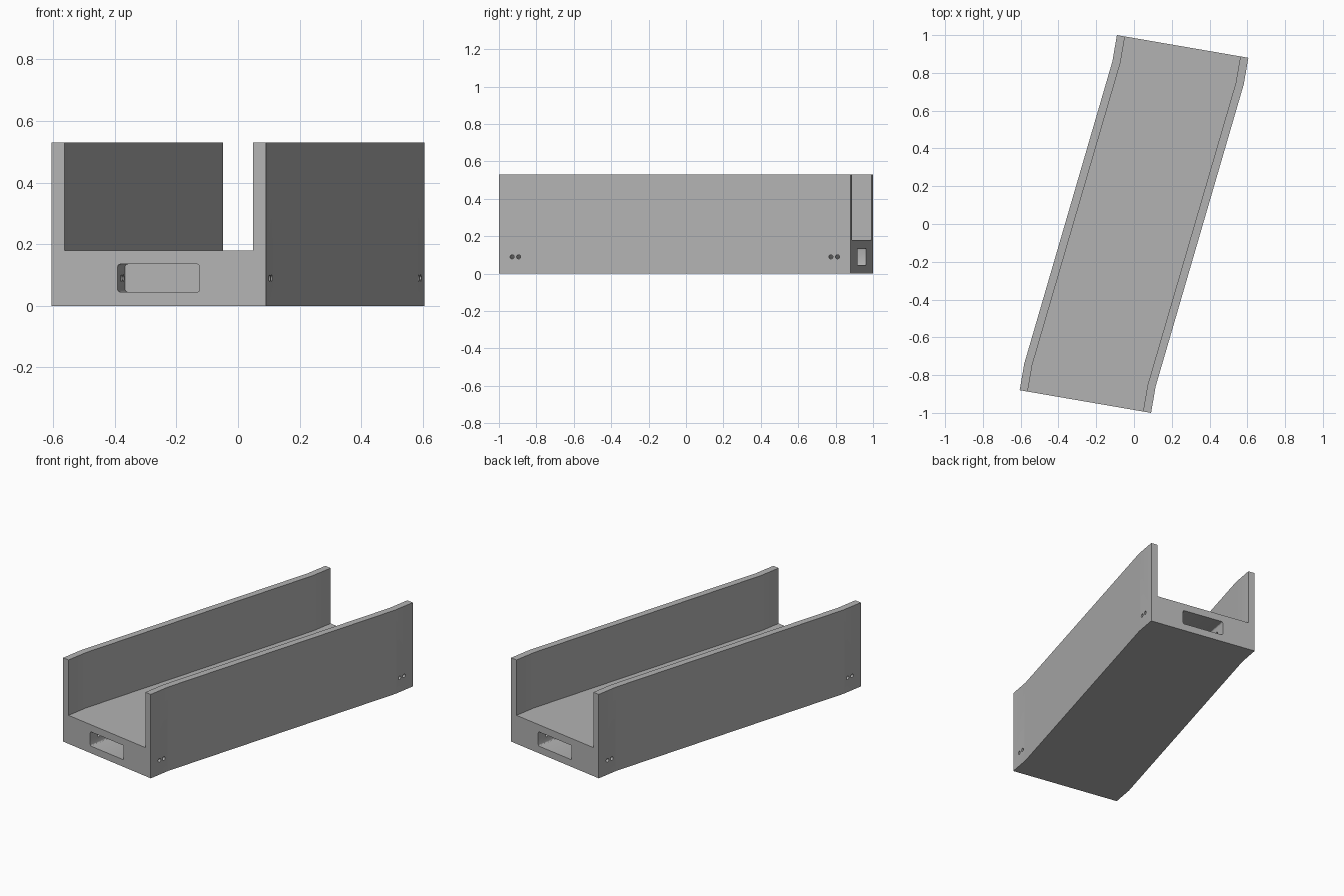
import bpy, bmesh
from math import pi
from mathutils import Vector, Matrix

if "Cube" in bpy.data.objects:
    bpy.data.objects.remove(bpy.data.objects["Cube"])

# Light grey material
grey = bpy.data.materials.new("light_grey")
grey.use_nodes = True
color = (0.45, 0.45, 0.45, 1)
grey.diffuse_color = color
grey.node_tree.nodes["Principled BSDF"].inputs["Base Color"].default_value = color

HALF, WALL, FLOOR, TOP = 0.353, 0.043, 0.18, 0.53
across = Vector((0.3475, -0.06, 0)).normalized()    # width direction of every section
along = Vector((-across.y, across.x, 0))            # direction of the straight ends
up = Vector((0, 0, 1))
front = Vector((-0.2575, -0.94, 0))                 # centre of the front end
END = 0.142                                         # length of the straight ends


def make_object(name, bm):
    bmesh.ops.recalc_face_normals(bm, faces=bm.faces)
    mesh = bpy.data.meshes.new(name)
    bm.to_mesh(mesh)
    bm.free()
    obj = bpy.data.objects.new(name, mesh)
    bpy.context.collection.objects.link(obj)
    mesh.materials.append(grey)
    return obj


def frame(centre):
    """Matrix whose axes follow the end section, placed at centre."""
    m = Matrix((across, along, up)).transposed().to_4x4()
    m.translation = centre
    return m


def cut(body, cutter):
    cutter.hide_render = True
    mod = body.modifiers.new(cutter.name, "BOOLEAN")
    mod.operation, mod.solver, mod.object = "DIFFERENCE", "EXACT", cutter
    bpy.context.view_layer.objects.active = body
    bpy.ops.object.modifier_apply(modifier=mod.name)
    bpy.data.objects.remove(cutter)


# Channel: U profile swept through the skewed centre line
inner = HALF - WALL
profile = [(-HALF, 0), (HALF, 0), (HALF, TOP), (inner, TOP),
           (inner, FLOOR), (-inner, FLOOR), (-inner, TOP), (-HALF, TOP)]
bend = front + along * END
bm = bmesh.new()
rings = [[bm.verts.new(c + across * u + up * z) for u, z in profile]
         for c in (front, bend, -bend, -front)]
for a, b in zip(rings, rings[1:]):
    for i in range(len(profile)):
        j = (i + 1) % len(profile)
        bm.faces.new((a[i], a[j], b[j], b[i]))
bm.faces.new(rings[0])
bm.faces.new(rings[-1])
channel = make_object("channel", bm)

for side in (1, -1):
    # Rounded rectangular pocket in the end of the floor block
    bm = bmesh.new()
    bmesh.ops.create_cube(bm, size=1, matrix=Matrix.Diagonal((0.27, 2 * END, 0.09, 1)))
    long_edges = [e for e in bm.edges
                  if abs((e.verts[0].co - e.verts[1].co).y) > END]
    bmesh.ops.bevel(bm, geom=long_edges, offset=0.008, segments=3,
                    profile=0.5, affect="EDGES")
    bm.transform(frame(front * side + up * 0.09))
    cut(channel, make_object("pocket_cutter", bm))

    # Pair of tie holes running across the end, through the pocket
    for depth in (0.071, 0.107):
        bm = bmesh.new()
        bmesh.ops.create_cone(bm, cap_ends=True, segments=24, radius1=0.011,
                              radius2=0.011, depth=1,
                              matrix=Matrix.Rotation(pi / 2, 4, "Y"))
        bm.transform(frame((front + along * depth) * side + up * 0.09))
        cut(channel, make_object("hole_cutter", bm))

# Soft bends, crisp corners
bpy.ops.object.select_all(action="DESELECT")
channel.select_set(True)
bpy.context.view_layer.objects.active = channel
bpy.ops.object.shade_smooth_by_angle(angle=0.35)
